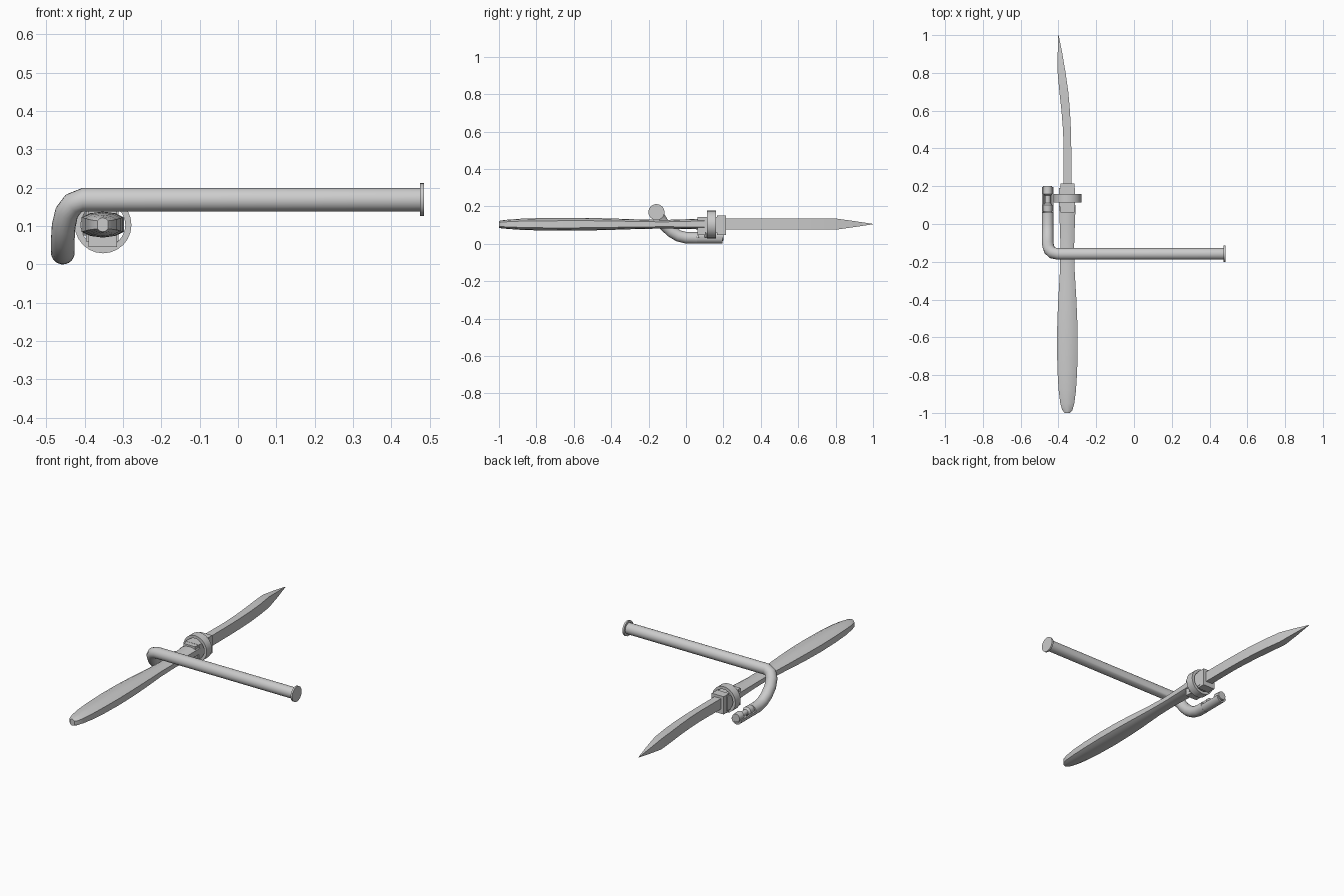
import bpy, bmesh, math
from mathutils import Vector

if "Cube" in bpy.data.objects:
    bpy.data.objects.remove(bpy.data.objects["Cube"])


def finish(name, bm, angle=None):
    bmesh.ops.recalc_face_normals(bm, faces=bm.faces)
    me = bpy.data.meshes.new(name)
    bm.to_mesh(me)
    bm.free()
    ob = bpy.data.objects.new(name, me)
    bpy.context.collection.objects.link(ob)
    if angle:
        bpy.context.view_layer.objects.active = ob
        ob.select_set(True)
        bpy.ops.object.shade_smooth_by_angle(angle=math.radians(angle))
        ob.select_set(False)
    return ob


def loft(name, rings, angle=None):
    bm = bmesh.new()
    loops = [[bm.verts.new(p) for p in r] for r in rings]
    n = len(loops[0])
    for a, b in zip(loops, loops[1:]):
        for i in range(n):
            bm.faces.new((a[i], a[(i + 1) % n], b[(i + 1) % n], b[i]))
    bm.faces.new(loops[0])
    bm.faces.new(loops[-1])
    return finish(name, bm, angle)


def tube(name, path, r, n=20, up=(0.3, -0.3, 1)):
    # circular sections carried along a path by a projected reference frame
    pts = [Vector(p) for p in path]
    rings, u = [], Vector(up)
    for i, p in enumerate(pts):
        t = (pts[min(i + 1, len(pts) - 1)] - pts[max(i - 1, 0)]).normalized()
        u = (u - t * u.dot(t)).normalized()
        v = t.cross(u)
        rings.append([p + r * (math.cos(a) * u + math.sin(a) * v)
                      for a in (2 * math.pi * k / n for k in range(n))])
    return loft(name, rings, 35)


def rod(name, axis, c, profile, n=20):
    # lathe of (offset, radius) pairs along x or y
    rings = []
    for d, r in profile:
        ring = []
        for k in range(n):
            a, b = r * math.cos(2 * math.pi * k / n), r * math.sin(2 * math.pi * k / n)
            o = (d, a, b) if axis == 'x' else (a, d, b)
            ring.append(Vector(c) + Vector(o))
        rings.append(ring)
    return loft(name, rings, 35)


def box(name, x0, x1, y0, y1, z0, z1):
    return loft(name, [[(x, y0, z0), (x, y1, z0), (x, y1, z1), (x, y0, z1)] for x in (x0, x1)])


# Bent arm: long straight run, then curving down and back
tube("arm_tube", [(0.476, -0.158, 0.169), (-0.405, -0.158, 0.169), (-0.43, -0.153, 0.158),
                  (-0.447, -0.138, 0.135), (-0.455, -0.115, 0.10), (-0.457, -0.08, 0.066),
                  (-0.457, -0.04, 0.042), (-0.457, 0.0, 0.032), (-0.457, 0.06, 0.031)], 0.031)
rod("end_flange", 'x', (0, -0.158, 0.169), [(0.475, 0.043), (0.485, 0.043)], 24)

# Half-open trough at the lower end of the arm
R, r = 0.031, 0.022
arc = [math.pi + math.pi * k / 10 for k in range(11)]
sec = [(R * math.cos(a), R * math.sin(a)) for a in arc]
sec += [(r * math.cos(a), r * math.sin(a)) for a in reversed(arc)]
loft("arm_trough", [[(-0.457 + x, y, 0.032 + z) for x, z in sec] for y in (0.055, 0.195)], 35)

# Dumbbell pin resting in the trough
rod("trough_pin", 'y', (-0.457, 0, 0.04),
    [(0.065, 0.024), (0.10, 0.026), (0.11, 0.015), (0.15, 0.015), (0.16, 0.026), (0.2, 0.024)], 12)

# Paddle-shaped grip: y, half width, bottom, top
grip = [(-1.0, 0.014, 0.085, 0.122), (-0.985, 0.027, 0.082, 0.125), (-0.95, 0.037, 0.079, 0.129),
        (-0.88, 0.046, 0.074, 0.134), (-0.78, 0.052, 0.071, 0.137), (-0.65, 0.055, 0.070, 0.138),
        (-0.52, 0.053, 0.071, 0.138), (-0.40, 0.048, 0.074, 0.135), (-0.25, 0.039, 0.079, 0.130),
        (-0.12, 0.036, 0.081, 0.127), (0.0, 0.040, 0.079, 0.131), (0.10, 0.044, 0.076, 0.135)]
rings = []
for y, w, b, t in grip:
    e = 0.22 * (t - b)
    rings.append([(-0.353 + s * w, y, z) for s, z in
                  ((-1, b + e), (-0.6, b + e * 0.3), (0, b), (0.6, b + e * 0.3), (1, b + e),
                   (1, t - e), (0.6, t - e * 0.3), (0, t), (-0.6, t - e * 0.3), (-1, t - e))])
loft("grip", rings, 35)

# Curved blade: y, left x, right x, half height
blade = [(0.15, -0.374, -0.331, 0.030), (0.4, -0.372, -0.332, 0.030), (0.5, -0.376, -0.334, 0.030),
         (0.6, -0.384, -0.339, 0.030), (0.7, -0.395, -0.348, 0.030), (0.8, -0.404, -0.362, 0.030),
         (0.9, -0.404, -0.379, 0.016), (1.0, -0.401, -0.399, 0.001)]
loft("blade", [[(a, y, 0.105 - h), (b, y, 0.105 - h), (b, y, 0.105 + h), (a, y, 0.105 + h)]
               for y, a, b, h in blade], 25)

# Collar blocks joining grip and blade
box("collar_core", -0.396, -0.312, 0.09, 0.19, 0.06, 0.143)
box("collar_front", -0.390, -0.316, 0.062, 0.105, 0.046, 0.142)
box("collar_back", -0.390, -0.314, 0.165, 0.215, 0.048, 0.150)

# Ring strapped around the collar
bm = bmesh.new()
n = 24
prof = [(0.074, 0.113), (0.074, 0.160), (0.058, 0.160), (0.058, 0.113)]
loops = [[bm.verts.new((-0.352 + q * math.cos(2 * math.pi * k / n), y,
                        0.103 + q * math.sin(2 * math.pi * k / n))) for q, y in prof]
         for k in range(n)]
for k in range(n):
    a, b = loops[k], loops[(k + 1) % n]
    for i in range(4):
        bm.faces.new((a[i], a[(i + 1) % 4], b[(i + 1) % 4], b[i]))
finish("collar_ring", bm, 35)
